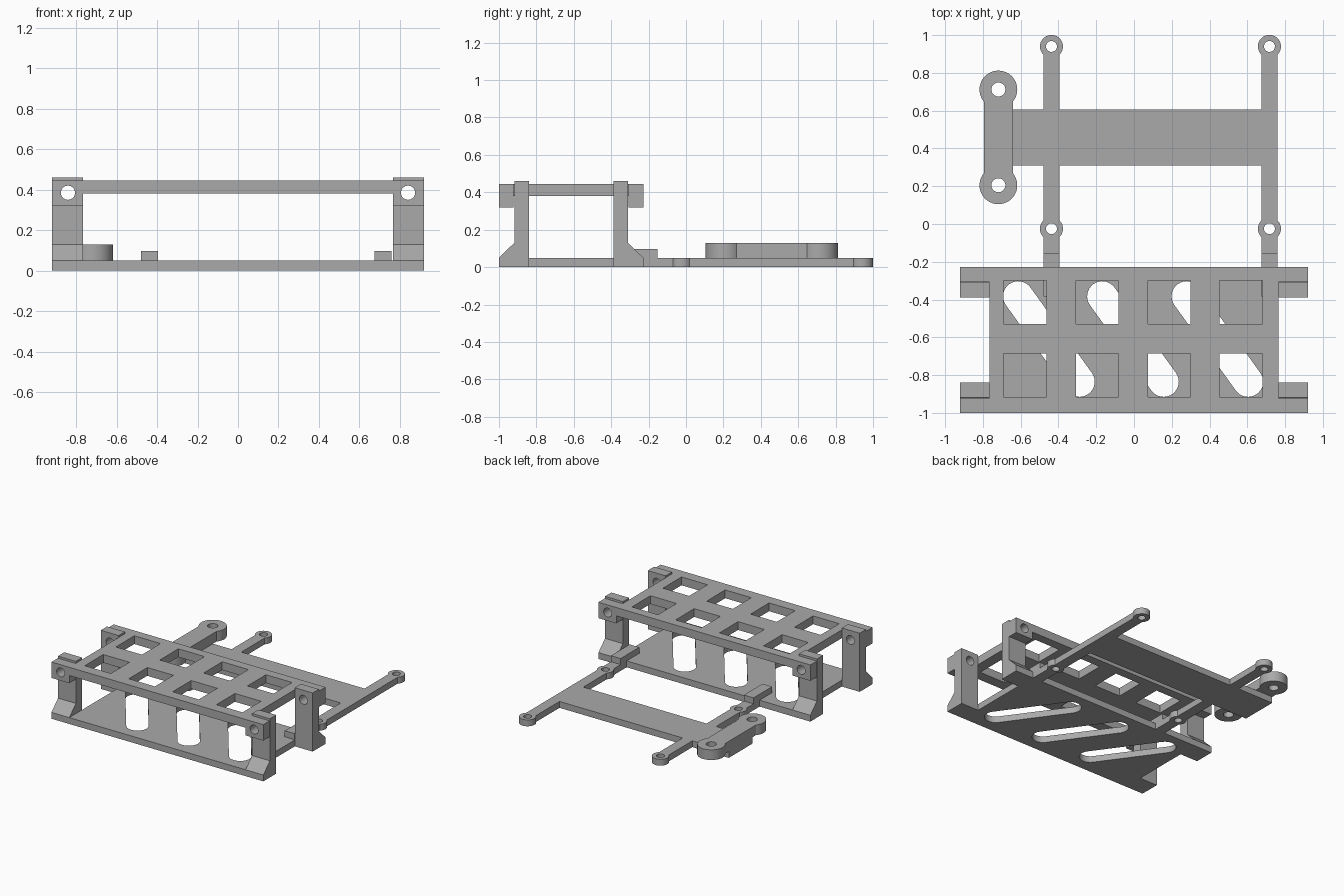
import bpy, bmesh
from math import sin, cos, acos, pi, radians, atan2, hypot

if "Cube" in bpy.data.objects:
    bpy.data.objects.remove(bpy.data.objects["Cube"], do_unlink=True)

grey = bpy.data.materials.new("plain grey")
grey.use_nodes = True
GREY = (0.4, 0.4, 0.4, 1)
grey.diffuse_color = GREY
grey.node_tree.nodes["Principled BSDF"].inputs["Base Color"].default_value = GREY

# How outline coordinates (a, b) and depth c map to the world
PLANES = {
    "xy": lambda a, b, c: (a, b, c),
    "xz": lambda a, b, c: (a, c, b),
    "yz": lambda a, b, c: (c, a, b),
}


def rect(x0, x1, y0, y1):
    return [(x0, y0), (x1, y0), (x1, y1), (x0, y1)]


def arc(cx, cy, r, start, end, n=16):
    return [(cx + r * cos(start + (end - start) * i / n),
             cy + r * sin(start + (end - start) * i / n)) for i in range(n + 1)]


def circle(cx, cy, r):
    return arc(cx, cy, r, 0, 2 * pi, 32)[:-1]


def slot(x0, y0, x1, y1, r):
    t = atan2(y1 - y0, x1 - x0)
    return arc(x1, y1, r, t - pi / 2, t + pi / 2) + arc(x0, y0, r, t + pi / 2, t + 3 * pi / 2)


def strap(cx, w, r, rings, start=None):
    """Narrow strip of half width w along y, swelling to round eyes at each ring."""
    a = acos(w / r)
    side = [(w, start)] if start is not None else []
    for y in rings:
        lo = -pi / 2 if y == rings[0] and start is None else -a
        hi = pi / 2 if y == rings[-1] else a
        side += arc(0, y, r, lo, hi)
    mirrored = [(-x, y) for x, y in reversed(side) if abs(x) > 1e-5]
    return [(cx + x, y) for x, y in side + mirrored]


def extrude(name, outline, lo, hi, plane="xy", holes=()):
    """Fill an outline with holes and extrude it from depth lo to hi."""
    bm = bmesh.new()
    for loop in [outline, *holes]:
        vs = [bm.verts.new((a, b, lo)) for a, b in loop]
        for i, v in enumerate(vs):
            bm.edges.new((v, vs[i - 1]))
    bmesh.ops.triangle_fill(bm, edges=bm.edges[:], use_beauty=True, use_dissolve=False)
    top = bmesh.ops.extrude_face_region(bm, geom=bm.faces[:], use_keep_orig=True)
    for v in top["geom"]:
        if isinstance(v, bmesh.types.BMVert):
            v.co.z = hi
    for v in bm.verts:
        v.co = PLANES[plane](*v.co)
    bmesh.ops.recalc_face_normals(bm, faces=bm.faces[:])
    for f in bm.faces:
        f.smooth = True
    mesh = bpy.data.meshes.new(name)
    bm.to_mesh(mesh)
    bm.free()
    mesh.set_sharp_from_angle(angle=radians(30))
    mesh.materials.append(grey)
    bpy.context.collection.objects.link(bpy.data.objects.new(name, mesh))


T = 0.05                      # sheet thickness
IN, OUT = 0.765, 0.92         # inner and outer x of the corner posts
FRONT, BACK = -1.0, -0.228    # depth of the cage
MID = (FRONT + BACK) / 2

# Cage floor with three slanted slots
extrude("floor_plate", rect(-IN, IN, FRONT, BACK), 0, T,
        holes=[slot(x, -0.383, x + 0.325, -0.835, 0.08) for x in (-0.613, -0.168, 0.279)])

# Cage top with two rows of square windows
windows = [rect(x, x + 0.227, y, y + 0.23)
           for x in (-0.69, -0.308, 0.073, 0.453) for y in (-0.915, -0.53)]
extrude("top_frame", rect(-IN, IN, FRONT, BACK), 0.38, 0.445, holes=windows)

# Corner posts, sloped feet and the lugs of the top frame
for sx, side in ((1, "left"), (-1, "right")):
    x0, x1 = sorted((sx * IN, sx * OUT))
    bolt = circle(sx * 0.84, 0.385, 0.035)
    for sy, end in ((-1, "front"), (1, "back")):
        def depth(d):
            return MID + sy * ((BACK - FRONT) / 2 - d)
        extrude(f"{end}_{side}_post", rect(x0, x1, 0, 0.46),
                depth(0.082), depth(0.16), "xz", [bolt])
        extrude(f"{end}_{side}_lug", rect(x0, x1, 0.32, 0.445),
                depth(0), depth(0.079), "xz", [bolt])
        foot = [(depth(0), 0), (depth(0), T), (depth(0.082), 0.13), (depth(0.082), 0)]
        extrude(f"{end}_{side}_foot", foot, x0, x1, "yz")

# Rear straps with screw eyes, tied to the floor by raised blocks
EYES = (-0.025, 0.94)
W = 0.042
STRAPS = (-0.437, 0.717)
for cx, side in zip(STRAPS, ("right", "left")):
    extrude(f"{side}_strap", strap(cx, W, 0.061, EYES, BACK), 0, T,
            holes=[circle(cx, y, 0.029) for y in EYES])
    extrude(f"{side}_strap_block", rect(cx - W, cx + W, -0.385, -0.153), T, 0.097)

# Cross plate between and beside the straps
for name, x0, x1 in (("cross_plate", STRAPS[0] + W, STRAPS[1] - W),
                     ("cross_plate_end", -0.795, STRAPS[0] - W)):
    extrude(name, rect(x0, x1, 0.31, 0.605), 0, T)

# Raised mounting arm with two bored ends
BORES = (0.205, 0.712)
extrude("mounting_arm", strap(-0.718, 0.077, 0.1, BORES), T, 0.13,
        holes=[circle(-0.718, y, 0.037) for y in BORES])
